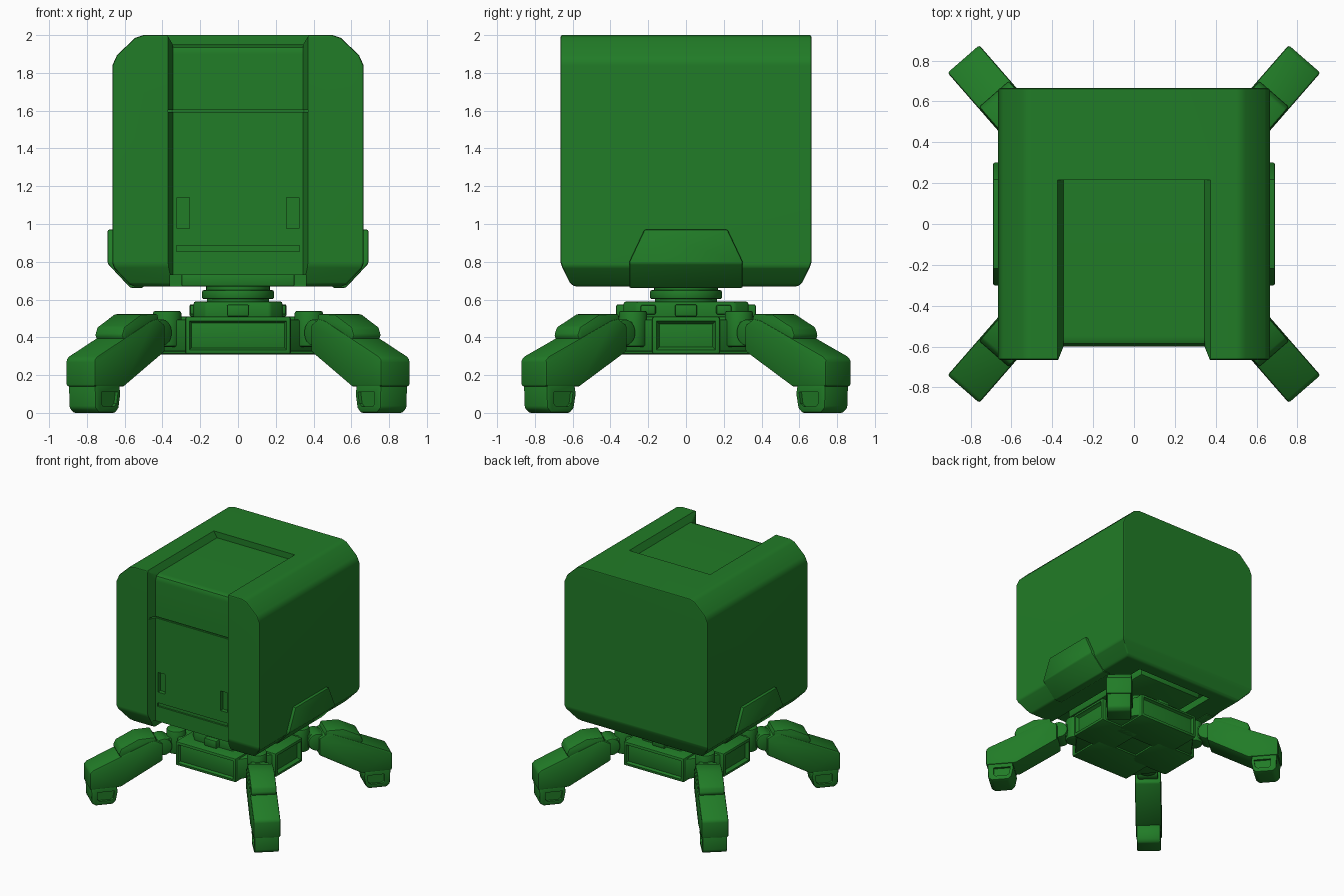
import bpy, bmesh, math
from mathutils import Matrix, Vector

if "Cube" in bpy.data.objects:
    bpy.data.objects.remove(bpy.data.objects["Cube"])

green = bpy.data.materials.new("green_paint")
green.diffuse_color = (0.015, 0.2, 0.02, 1)
green.use_nodes = True
green.node_tree.nodes["Principled BSDF"].inputs["Base Color"].default_value = green.diffuse_color


def new_object(name, bm):
    bmesh.ops.recalc_face_normals(bm, faces=bm.faces)
    me = bpy.data.meshes.new(name)
    bm.to_mesh(me)
    bm.free()
    me.materials.append(green)
    ob = bpy.data.objects.new(name, me)
    bpy.context.collection.objects.link(ob)
    return ob


def prism(name, pts, axis, lo, hi):
    """Extrude a 2D outline along an axis: x takes (y,z), y takes (x,z), z takes (x,y)."""
    place = {"x": lambda a, b, t: (t, a, b),
             "y": lambda a, b, t: (a, t, b),
             "z": lambda a, b, t: (a, b, t)}[axis]
    bm = bmesh.new()
    ends = [[bm.verts.new(place(a, b, t)) for a, b in pts] for t in (lo, hi)]
    n = len(pts)
    bm.faces.new(ends[0])
    bm.faces.new(ends[1])
    for i in range(n):
        j = (i + 1) % n
        bm.faces.new((ends[0][i], ends[0][j], ends[1][j], ends[1][i]))
    return new_object(name, bm)


def box(name, x0, x1, y0, y1, z0, z1):
    return prism(name, [(x0, y0), (x1, y0), (x1, y1), (x0, y1)], "z", z0, z1)


def cylinder(name, radius, z0, z1, matrix=Matrix()):
    bm = bmesh.new()
    bmesh.ops.create_cone(bm, cap_ends=True, segments=32, radius1=radius, radius2=radius,
                          depth=z1 - z0, matrix=matrix @ Matrix.Translation((0, 0, (z0 + z1) / 2)))
    return new_object(name, bm)


def activate(ob):
    bpy.ops.object.select_all(action="DESELECT")
    ob.select_set(True)
    bpy.context.view_layer.objects.active = ob


def boolean(ob, cutter, op="DIFFERENCE"):
    m = ob.modifiers.new("bool", "BOOLEAN")
    m.operation, m.object, m.solver = op, cutter, "EXACT"
    activate(ob)
    bpy.ops.object.modifier_apply(modifier=m.name)
    bpy.data.objects.remove(cutter)


def bevel(ob, width, segments=2):
    m = ob.modifiers.new("bevel", "BEVEL")
    m.width, m.segments, m.limit_method, m.angle_limit = width, segments, "ANGLE", math.radians(35)
    activate(ob)
    bpy.ops.object.modifier_apply(modifier=m.name)


def finish(ob, width=0.0, matrix=None):
    if width:
        bevel(ob, width)
    if matrix:
        ob.data.transform(matrix)
    activate(ob)
    bpy.ops.object.shade_smooth_by_angle(angle=math.radians(32))


def mirrored(pts):
    return pts + [(-a, b) for a, b in reversed(pts)]


# Cube-shaped body: front outline intersected with side outline
body = prism("body", mirrored([(.5, 2), (.545, 1.985), (.64, 1.895), (.665, 1.84),
                               (.665, .79), (.655, .765), (.575, .68), (.55, .67)]), "y", -.8, .8)
boolean(body, prism("cutter", mirrored([(.665, 2.1), (.665, .80), (.655, .77),
                                        (.615, .69), (.59, .665), (.59, .6)]), "x", -.8, .8), "INTERSECT")
bevel(body, .012)
# Front and top recess with sloping walls
boolean(body, prism("cutter", mirrored([(.345, -.60), (.385, -.70)]), "z", .5, 2.1))
boolean(body, prism("cutter", mirrored([(.345, 1.95), (.405, 2.05)]), "y", -.8, .215))
boolean(body, prism("cutter", [(-.62, 1.88), (-.6, 1.90), (-.585, 1.935), (-.55, 1.95), (-.55, 1.97),
                               (-.62, 1.97)], "x", -.345, .345))
# Underside recess, hatch seam and slots
boolean(body, box("cutter", -.36, .36, -.8, .5, .5, .73))
boolean(body, box("cutter", -.37, .37, -.7, -.585, 1.592, 1.604))
boolean(body, box("cutter", -.325, .325, -.7, -.585, .855, .885))
for s in (-1, 1):
    boolean(body, box("cutter", s * .29 - .032, s * .29 + .032, -.7, -.565, .975, 1.14))
activate(body)
bpy.ops.object.shade_smooth_by_angle(angle=math.radians(32))
wn = body.modifiers.new("flat_normals", "WEIGHTED_NORMAL")
wn.keep_sharp = True

# Plates wrapping the lower edge on both sides
for s, side in ((-1, "left"), (1, "right")):
    plate = prism(side + "_side_plate", [(s * a, b) for a, b in
                  [(.5, .975), (.69, .975), (.69, .79), (.57, .662), (.5, .662)]], "y", -.4, .4)
    boolean(plate, prism("cutter", mirrored([(.22, .97), (.3, .80), (.3, .6)]), "x", -.8, .8), "INTERSECT")
    finish(plate, .012)

# Mounting plate and neck
finish(box("mounting_plate", -.3, .3, -.45, .45, .668, .74), .012)
finish(cylinder("neck_upper", .17, .64, .69))
finish(cylinder("neck_ring", .19, .603, .65), .008)
finish(cylinder("neck_lower", .165, .57, .61))

# Hub core and its top block with four small tabs
oct_pts = [(.27, .41), (.45, .17), (.45, -.17), (.27, -.41)]
finish(prism("hub_core", mirrored(oct_pts), "z", .325, .495), .01)
top_pts = [(.17, .33), (.235, .26), (.235, -.26), (.17, -.33)]
finish(prism("hub_top", mirrored(top_pts), "z", .48, .59), .012)
finish(box("hub_tabs_front_back", -.058, .058, -.37, .37, .51, .575), .01)
finish(box("hub_tabs_sides", -.257, .257, -.058, .058, .51, .575), .01)
for s in (-1, 1):
    finish(box("hub_corner_bar", -.255, .255, s * .2 - .04, s * .2 + .04, .52, .572), .01)

# Framed hub panels with sunken centres
for name, angle, half, dist in (("front", -90, .28, .43), ("back", 90, .28, .43),
                                ("right", 0, .18, .475), ("left", 180, .18, .475)):
    panel = box(name + "_hub_panel", .1, dist, -half, half, .31, .51)
    bevel(panel, .012)
    bm = bmesh.new()
    bm.from_mesh(panel.data)
    face = max((f for f in bm.faces if f.normal.x > .99), key=lambda f: f.calc_area())
    bmesh.ops.inset_individual(bm, faces=[face], thickness=.016)
    bmesh.ops.inset_individual(bm, faces=[face], thickness=.004, depth=-.012)
    bmesh.ops.inset_individual(bm, faces=[face], thickness=.035, depth=-.025)
    bm.to_mesh(panel.data)
    bm.free()
    finish(panel, 0, Matrix.Rotation(math.radians(angle), 4, "Z"))

# Four legs, each built along +x from its hip and turned into place
LEG = [(.13, .325), (.13, .465), (.19, .498), (.24, .49), (.68, .30), (.70, .28), (.70, .14), (.46, .14)]
CAP = [(.17, .47), (.185, .525), (.32, .522), (.455, .455), (.475, .41), (.45, .37)]
FOOT = [(.49, .16), (.48, .10), (.495, .025), (.52, 0), (.655, 0), (.685, .025), (.69, .16)]
SLOT = [(.505, .11), (.515, .05), (.535, .035), (.625, .035), (.64, .05), (.64, .11)]
for sx, sy, name in ((1, 1, "back_right"), (-1, 1, "back_left"),
                     (1, -1, "front_right"), (-1, -1, "front_left")):
    place = (Matrix.Translation((sx * .375, sy * .28, 0))
             @ Matrix.Rotation(math.atan2(sy * .754, sx * .657), 4, "Z"))
    finish(cylinder(name + "_hip_post", .075, .35, .54), .012, place)
    finish(box(name + "_hip_arm", -.08, .18, -.055, .055, .375, .485), .012, place)
    across = Matrix.Translation((.12, 0, .425)) @ Matrix.Rotation(math.pi / 2, 4, "X")
    finish(cylinder(name + "_hip_pin", .07, -.08, .08, across), .01, place)
    finish(prism(name + "_leg", LEG, "y", -.103, .103), .012, place)
    finish(prism(name + "_knee_cap", CAP, "y", -.098, .098), .012, place)
    foot = prism(name + "_foot", FOOT, "y", -.095, .095)
    bevel(foot, .012)
    for s in (-1, 1):
        boolean(foot, prism("cutter", SLOT, "y", *sorted((s * .075, s * .2))))
    finish(foot, 0, place)
